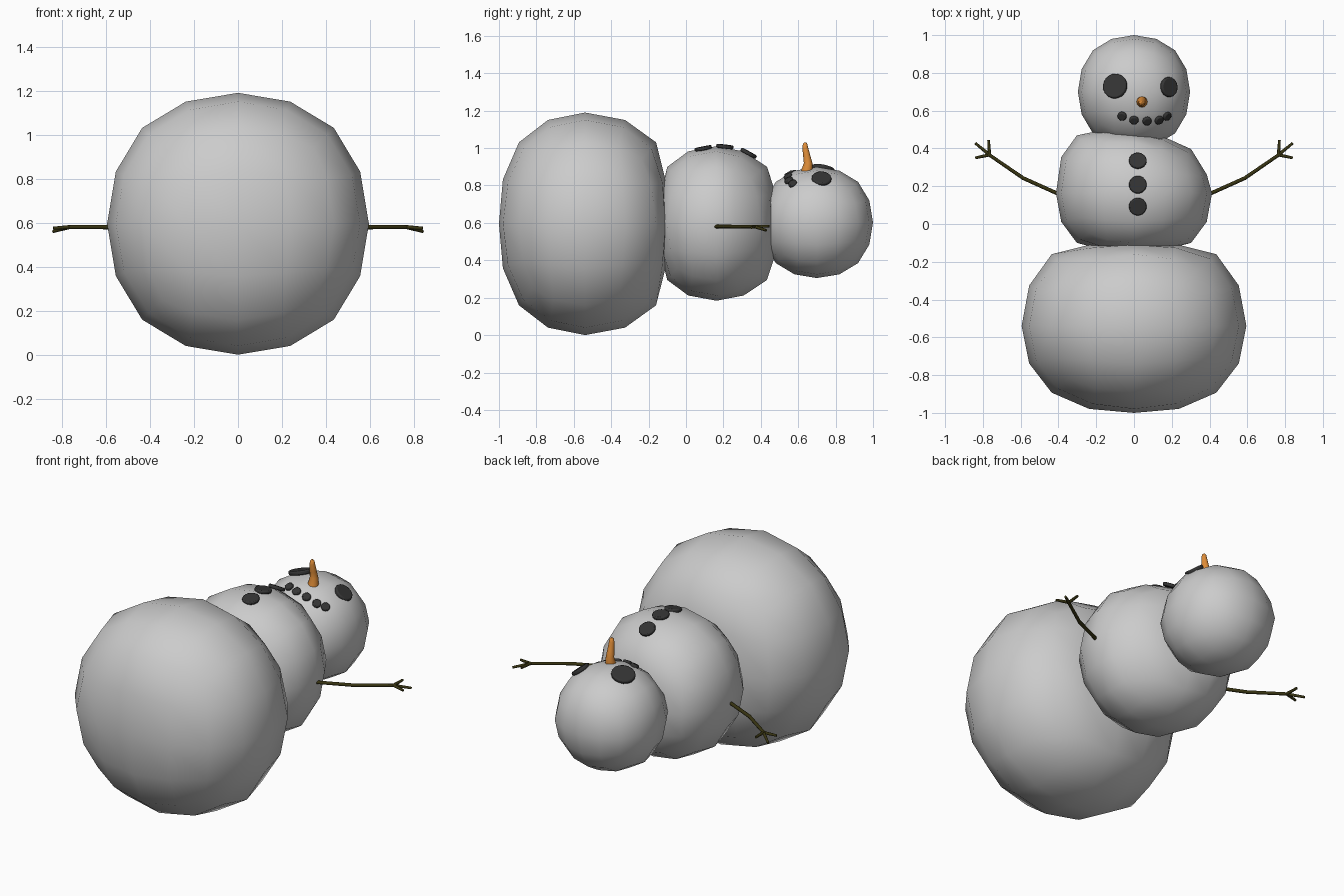
import bpy
from math import sqrt
from mathutils import Vector

if "Cube" in bpy.data.objects:
    bpy.data.objects.remove(bpy.data.objects["Cube"])


def material(name, rgb):
    m = bpy.data.materials.new(name)
    m.diffuse_color = (*rgb, 1)
    m.use_nodes = True
    m.node_tree.nodes["Principled BSDF"].inputs["Base Color"].default_value = m.diffuse_color
    return m


COAL = material("coal", (0.035, 0.035, 0.035))
ORANGE = material("carrot", (0.75, 0.27, 0.04))
BARK = material("bark", (0.04, 0.035, 0.006))
KEYS = (-1, -0.933, -0.732, -0.399, 0, 0.399, 0.732, 0.933, 1)


def remap(t, values):
    for i in range(8):
        if t <= KEYS[i + 1] or i == 7:
            f = (t - KEYS[i]) / (KEYS[i + 1] - KEYS[i])
            return values[i] + f * (values[i + 1] - values[i])


def snowball(name, radius, z, ys, shear=0):
    """Subdivided cube, its length along y shaped by a profile."""
    bpy.ops.mesh.primitive_cube_add(size=2)
    ob = bpy.context.object
    ob.name = name
    mod = ob.modifiers.new("round", 'SUBSURF')
    mod.levels = 2
    mod.use_limit_surface = False
    bpy.ops.object.modifier_apply(modifier=mod.name)
    top = max(v.co.z for v in ob.data.vertices)
    for v in ob.data.vertices:
        p = v.co / top
        x = p.x * radius
        y = remap(p.y, ys) - shear * x * min(1, max(0, p.y / 0.4))
        v.co = (x, y, z + p.z * radius)
    bpy.ops.object.shade_smooth()
    return ob


# Three snowballs along the y axis
snowball("base_ball", 0.595, 0.595,
         (-1, -0.979, -0.893, -0.738, -0.54, -0.326, -0.16, -0.11, -0.095))
snowball("middle_ball", 0.413, 0.597,
         (-0.145, -0.135, -0.10, 0.012, 0.163, 0.308, 0.433, 0.478, 0.488), 0.12)
snowball("head_ball", 0.297, 0.602,
         [0.70 + 0.3 * k for k in KEYS])


def disc(name, loc, normal, radius, depth, sides=16):
    """Rounded coal piece facing along a normal."""
    bpy.ops.mesh.primitive_cylinder_add(vertices=sides, radius=radius, depth=depth, location=loc)
    ob = bpy.context.object
    ob.name = name
    ob.rotation_euler = Vector(normal).to_track_quat('Z', 'Y').to_euler()
    bev = ob.modifiers.new("soft_edge", 'BEVEL')
    bev.width = depth * 0.3
    bev.segments = 2
    ob.data.materials.append(COAL)
    bpy.ops.object.shade_smooth_by_angle()


# Eyes
disc("large_eye", (-0.10, 0.73, 0.885), (-0.08, 0.05, 0.28), 0.066, 0.024)
disc("small_eye", (0.185, 0.725, 0.836), (0.185, 0.02, 0.235), 0.053, 0.024)

# Mouth
for x, y in ((-0.063, 0.571), (0, 0.55), (0.069, 0.545), (0.132, 0.55), (0.175, 0.571)):
    dz = sqrt(0.3 ** 2 - x * x - (y - 0.7) ** 2)
    disc("mouth_coal", (x, y, 0.602 + dz), (x, y - 0.7, dz), 0.025, 0.022, 10)

# Buttons
for y, z, tilt in ((0.335, 0.972, 0.55), (0.208, 1.008, 0.12), (0.092, 0.998, -0.2)):
    disc("button", (0.02, y, z), (0.03, tilt, 1), 0.047, 0.02)


def tube(name, pts, mat, res=2):
    """Tapered tube through (x, y, z, radius) points."""
    cu = bpy.data.curves.new(name, 'CURVE')
    cu.dimensions = '3D'
    cu.bevel_depth = 1
    cu.bevel_resolution = res
    cu.use_fill_caps = True
    sp = cu.splines.new('POLY')
    sp.points.add(len(pts) - 1)
    for p, (x, y, z, r) in zip(sp.points, pts):
        p.co = (x, y, z, 1)
        p.radius = r
    cu.materials.append(mat)
    ob = bpy.data.objects.new(name, cu)
    bpy.context.collection.objects.link(ob)


# Carrot nose
tube("nose", [(0.042, 0.645, 0.85, 0.03), (0.042, 0.647, 0.885, 0.029),
              (0.042, 0.653, 0.92, 0.023), (0.042, 0.645, 0.96, 0.019),
              (0.042, 0.637, 1.005, 0.015), (0.042, 0.637, 1.022, 0.012),
              (0.042, 0.637, 1.03, 0.005)], ORANGE, 4)

# Stick arms with three fingers, mirrored
for side, s in (("right", 1), ("left", -1)):
    tube(side + "_arm", [(s * 0.38, 0.15, 0.58, 0.01), (s * 0.587, 0.243, 0.58, 0.01),
                         (s * 0.775, 0.372, 0.58, 0.009)], BARK)
    for tip in ((0.84, 0.428, 0.56), (0.77, 0.445, 0.583), (0.84, 0.35, 0.575)):
        tube(side + "_finger", [(s * 0.765, 0.366, 0.58, 0.009),
                                (s * tip[0], tip[1], tip[2], 0.007)], BARK)
